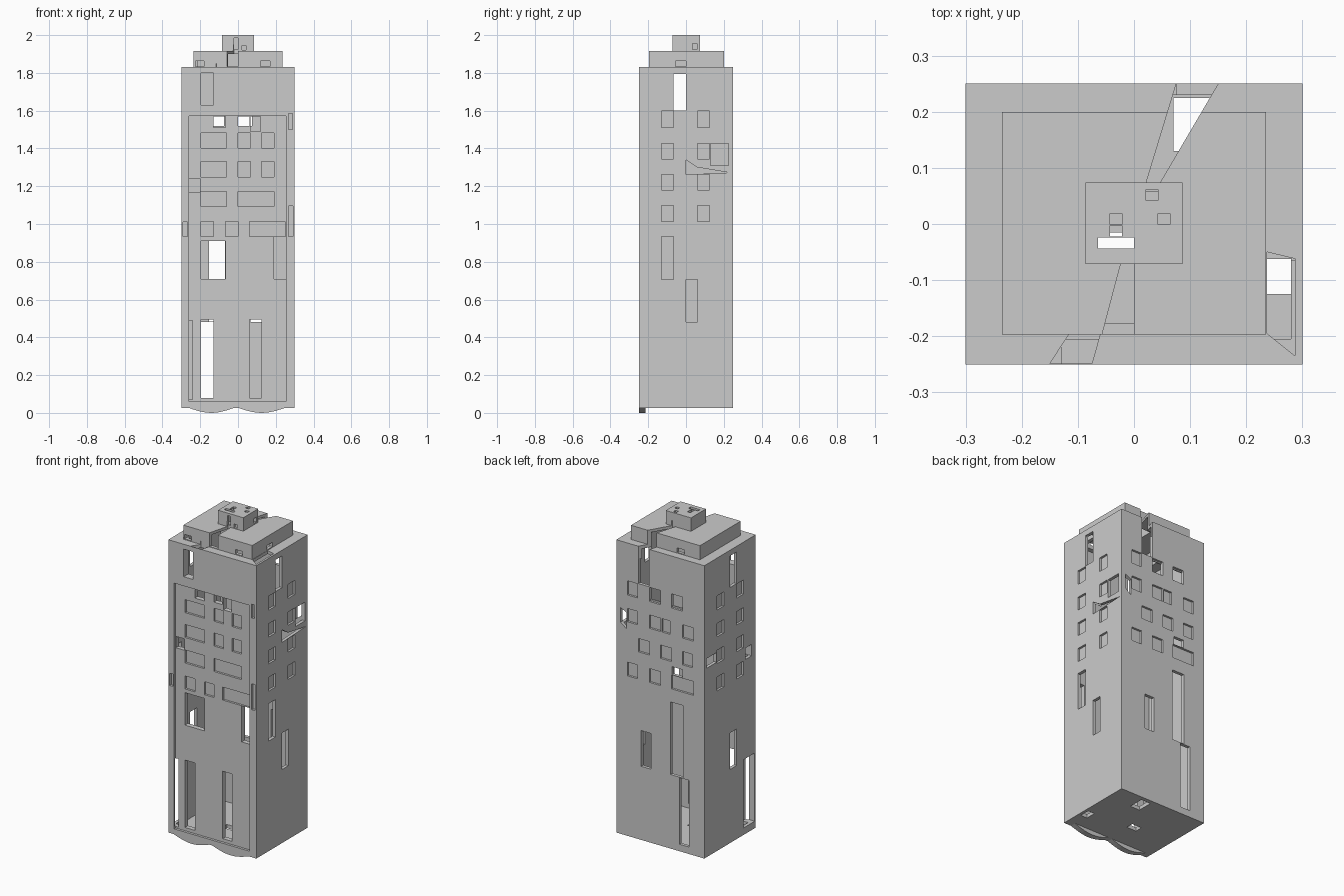
import bpy, bmesh, math

if "Cube" in bpy.data.objects:
    bpy.data.objects.remove(bpy.data.objects["Cube"])

def mesh_obj(name, bm):
    bmesh.ops.recalc_face_normals(bm, faces=bm.faces)
    me = bpy.data.meshes.new(name)
    bm.to_mesh(me)
    bm.free()
    ob = bpy.data.objects.new(name, me)
    bpy.context.collection.objects.link(ob)
    return ob

def extrude_poly(name, pts, vec):
    bm = bmesh.new()
    f = bm.faces.new([bm.verts.new(p) for p in pts])
    r = bmesh.ops.extrude_face_region(bm, geom=[f])
    bmesh.ops.translate(bm, vec=vec, verts=[g for g in r['geom'] if isinstance(g, bmesh.types.BMVert)])
    return mesh_obj(name, bm)

def box(name, x0, x1, y0, y1, z0, z1):
    return extrude_poly(name, [(x0, y0, z0), (x1, y0, z0), (x1, y1, z0), (x0, y1, z0)], (0, 0, z1 - z0))

def prism(pts, z0, z1):
    return extrude_poly("cutter", [(x, y, z0) for x, y in pts], (0, 0, z1 - z0))

def boolean(ob, other, op='DIFFERENCE'):
    other.hide_render = True
    m = ob.modifiers.new("bool", 'BOOLEAN')
    m.operation, m.object, m.solver = op, other, 'EXACT'
    bpy.context.view_layer.objects.active = ob
    bpy.ops.object.modifier_apply(modifier=m.name)
    bpy.data.objects.remove(other, do_unlink=True)

# stepped tower mass
tower = box("tower", -.30, .30, -.25, .25, .027, 1.83)
boolean(tower, box("roof_tier", -.235, .235, -.197, .20, 1.80, 1.917), 'UNION')
boolean(tower, box("roof_cap", -.086, .086, -.071, .074, 1.89, 2.0), 'UNION')

# hollow interior and recessed front panel
for c in [(-.28, .28, -.205, .23, .05, 1.81), (-.215, .215, -.177, .18, 1.79, 1.90),
          (-.07, .07, -.055, .058, 1.88, 1.985), (-.26, .255, -.30, -.235, .06, 1.573)]:
    boolean(tower, box("cutter", *c))

def cut(side, a0, a1, z0, z1, through=False):
    """Window on one side: shallow recess, or an opening through the wall."""
    d = .06 if through else .013
    if side == 'front':
        boolean(tower, box("cutter", a0, a1, -.30, -.235 + d, z0, z1))
    elif side == 'back':
        boolean(tower, box("cutter", a0, a1, .25 - d, .30, z0, z1))
    elif side == 'right':
        boolean(tower, box("cutter", .30 - d, .35, a0, a1, z0, z1))
    else:
        boolean(tower, box("cutter", -.35, -.30 + d, a0, a1, z0, z1))

# front window rows
L, M, R = (-.197, -.062), (0, .065), (.125, .19)
for z, row in [(1.403, (L, M, R)), (1.25, (L, M, R)), (1.093, (L, (0, .19))),
               (.933, ((-.197, -.13), (-.065, 0), (.06, .25)))]:
    for a in row:
        cut('front', *a, z, z + .08)

# back and side window rows
rows = [(1.51, 1.597), (1.345, 1.427), (1.18, 1.262), (1.012, 1.097)]
back = [[(.155, .225), (0, .075), (-.15, -.075)],
        [(.155, .225), (0, .075), (-.065, -.01), (-.225, -.15)],
        [(.075, .15), (-.075, 0), (-.22, -.15)],
        [(.155, .225), (0, .075), (-.225, -.075)]]
for (z0, z1), cols in zip(rows, back):
    for a in cols:
        cut('back', *a, z0, z1)
    for s in ('left', 'right'):
        for a in [(-.13, -.065), (.06, .125)]:
            cut(s, *a, z0, z1)

# openings through the walls
for o in [('front', -.197, -.13, .08, .495), ('front', .06, .125, .08, .495),
          ('front', -.197, -.065, .71, .91), ('front', .19, .254, .71, .933),
          ('front', -.195, -.13, 1.63, 1.80), ('front', -.13, -.065, 1.51, 1.57),
          ('front', 0, .06, 1.52, 1.57), ('front', .065, .12, 1.49, 1.57),
          ('front', -.259, -.20, 1.17, 1.24),
          ('back', -.197, -.13, .07, .48), ('back', -.153, -.07, .483, .93),
          ('back', .065, .13, .48, .70), ('back', .076, .15, 1.60, 1.75),
          ('back', -.15, -.075, 1.52, 1.59), ('back', 0, .075, 1.52, 1.59),
          ('back', -.15, -.08, 1.10, 1.15),
          ('right', -.065, 0, 1.60, 1.795), ('left', -.065, 0, 1.60, 1.795),
          ('right', 0, .062, .48, .705), ('left', -.065, 0, .48, .705),
          ('right', -.13, -.065, .705, .935), ('left', -.24, -.13, .07, .49),
          ('left', .13, .23, 1.19, 1.25), ('left', -.21, -.15, 1.10, 1.17),
          ('right', .13, .225, 1.31, 1.425)]:
    cut(*o, True)

# small slots beside the front panel
for a0, a1, z0, z1 in [(.268, .289, 1.50, 1.585), (.268, .29, .935, 1.095), (-.29, -.268, .935, 1.01)]:
    boolean(tower, box("cutter", a0, a1, -.30, -.235, z0, z1))

# broken edges: right wall gash and back corner
gash = [(0, 1.262), (0, 1.34), (.06, 1.30), (.23, 1.272)]
boolean(tower, extrude_poly("cutter", [(.26, y, z) for y, z in gash], (.1, 0, 0)))
gash = [(.23, 1.30), (.23, 1.40), (.27, 1.42), (.27, 1.33)]
boolean(tower, extrude_poly("cutter", [(x, .20, z) for x, z in gash], (0, .1, 0)))

# wedge gashes in the roof
for pts, z0, z1 in [([(.02, .068), (.043, .068), (.157, .262), (.079, .262)], 1.74, 1.95),
                    ([(-.022, -.065), (0, -.065), (0, -.22), (-.063, -.22)], 1.833, 1.95),
                    ([(-.115, -.195), (-.06, -.195), (-.075, -.249), (-.15, -.249)], 1.78, 1.85),
                    ([(.237, -.05), (.287, -.062), (.287, -.235), (.237, -.195)], 1.79, 1.85)]:
    boolean(tower, prism(pts, z0, z1))

# shafts in the bottom, holes in the roof cap
for c in [(.07, .135, .13, .225), (-.066, 0, -.062, -.015), (.237, .282, -.125, -.062)]:
    boolean(tower, box("cutter", *c, 0, .08))
s = .0215
for i, j in [(1, 2), (-2, 0), (2, 0), (-2, -1), (-3, -2), (-1, -2), (-2, -2)]:
    boolean(tower, box("cutter", i * s, i * s + s, j * s - .003 + s * .1, j * s + s - .003, 1.95, 2.05))

# small openings in the roof tiers
for c in [(-.225, -.18, -.25, -.16, 1.835, 1.862), (.12, .17, -.25, -.16, 1.835, 1.862),
          (.20, .30, -.055, 0, 1.835, 1.862), (-.13, -.08, .16, .25, 1.835, 1.862),
          (.06, .12, .035, .057, 1.925, 1.955), (-.022, 0, -.10, -.04, 1.925, 1.985),
          (.022, .043, -.10, -.04, 1.92, 1.945)]:
    boolean(tower, box("cutter", *c))

# curved front steps under the doors
for x0, x1 in [(-.262, -.02), (0, .25)]:
    n = 10
    arc = []
    for k in range(n + 1):
        t = k / n
        arc.append((x0 + (x1 - x0) * t, -.25, .027 - .027 * math.sin(math.pi * t)))
    extrude_poly("front_step", arc, (0, .035, 0))
